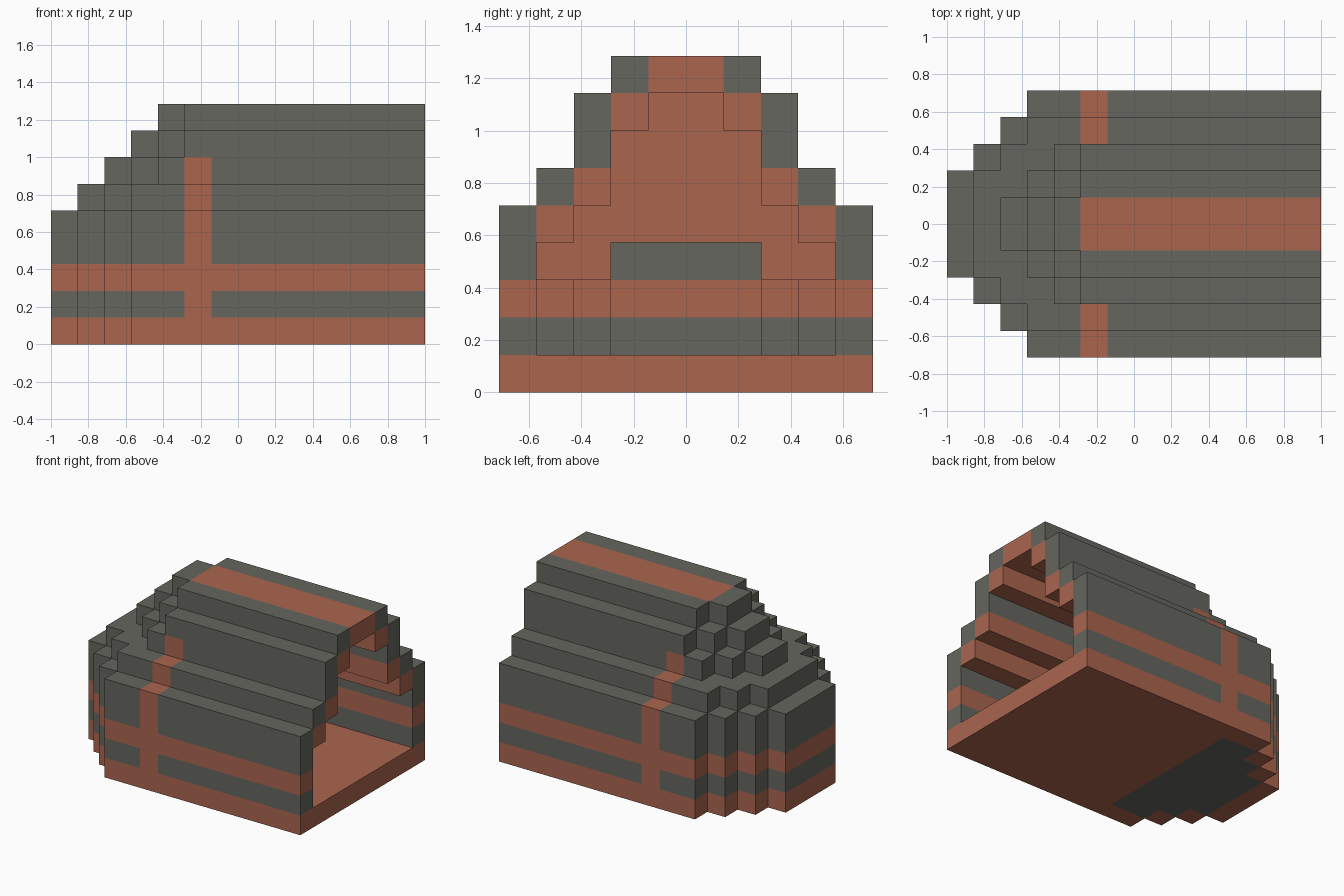
import bpy
import bmesh
from mathutils import Vector

cube = bpy.data.objects.get("Cube")
if cube:
    bpy.data.objects.remove(cube, do_unlink=True)


def make_material(name, rgb):
    mat = bpy.data.materials.new(name)
    mat.use_nodes = True
    color = (*rgb, 1.0)
    mat.diffuse_color = color
    mat.node_tree.nodes["Principled BSDF"].inputs["Base Color"].default_value = color
    return mat


MATERIALS = [make_material("stone_gray", (0.13, 0.133, 0.114)),
             make_material("terracotta", (0.402, 0.13, 0.076))]

# Block grid: half widths per layer for the outer shell and the hollow inside
LENGTH, WIDTH, HEIGHT = 14, 10, 9
BLOCK = 2 / LENGTH
OUTER = [5, 5, 5, 5, 5, 4, 3, 3, 2]
INNER = [0, 4, 4, 4, 3, 2, 2, 1, 0]
RIB = 5  # first block row behind the rounded end


def from_middle(y):
    return y - 5 if y >= 5 else 4 - y


def shell_start(d, z):
    """First block of a row, which steps back toward the sides and the top."""
    if z <= 5:
        return max(0, d - 1) + (z == 5)
    return d + z - 4


def hollow_start(d, z):
    if z <= 2 or (z == 3 and d < 2):
        return max(0, d - 1) + 1
    return RIB


def solid(x, y, z):
    if not (0 <= x < LENGTH and 0 <= y < WIDTH and 0 <= z < HEIGHT):
        return False
    d = from_middle(y)
    if d >= OUTER[z] or x < shell_start(d, z):
        return False
    return not (d < INNER[z] and x >= hollow_start(d, z))


def is_terracotta(x, y, z):
    d = from_middle(y)
    if z == 0:      # floor, with a gray inlay in the rounded end
        return x >= RIB or d == 4 or x < max(0, d - 1) + 1
    if z == 2 or (x == RIB and z < 7):      # stripe and upright rib
        return True
    if x >= RIB:    # ridge and the inner corner beams
        return (d, z) in {(0, 8), (1, 7), (2, 5), (3, 4)}
    if z == 3:      # low ceiling beside the niche
        return d in (2, 3) and x >= d
    return z > 3 and x == RIB - 1 and d < INNER[z]   # inner end wall


def part_of(x, y, z):
    if z == 0:
        return "floor"
    if x < RIB:
        return "rounded_end"
    if z >= 5:
        return "stepped_roof"
    return "left_wall" if y < 5 else "right_wall"


def add_face(bm, cell, axis, side, material):
    u, v = (axis + 1) % 3, (axis + 2) % 3
    corners = []
    for du, dv in ((0, 0), (1, 0), (1, 1), (0, 1)):
        p = Vector(cell)
        p[axis] += side
        p[u] += du
        p[v] += dv
        p -= Vector((LENGTH / 2, WIDTH / 2, 0))
        corners.append(bm.verts.new(p * BLOCK))
    if side == 0:
        corners.reverse()
    bm.faces.new(corners).material_index = material


# Outer faces of every block, gathered by part
parts = {}
for x in range(LENGTH):
    for y in range(WIDTH):
        for z in range(HEIGHT):
            if not solid(x, y, z):
                continue
            bm = parts.setdefault(part_of(x, y, z), bmesh.new())
            for axis in range(3):
                for side in (0, 1):
                    neighbor = [x, y, z]
                    neighbor[axis] += 2 * side - 1
                    if not solid(*neighbor):
                        add_face(bm, (x, y, z), axis, side, int(is_terracotta(x, y, z)))

# Merge flat areas of one colour and make the objects
for name, bm in parts.items():
    bmesh.ops.remove_doubles(bm, verts=bm.verts[:], dist=0.001)
    bmesh.ops.dissolve_limit(bm, angle_limit=0.01, verts=bm.verts[:],
                             edges=bm.edges[:], delimit={'MATERIAL'})
    mesh = bpy.data.meshes.new(name)
    bm.to_mesh(mesh)
    bm.free()
    for mat in MATERIALS:
        mesh.materials.append(mat)
    bpy.context.collection.objects.link(bpy.data.objects.new(name, mesh))
